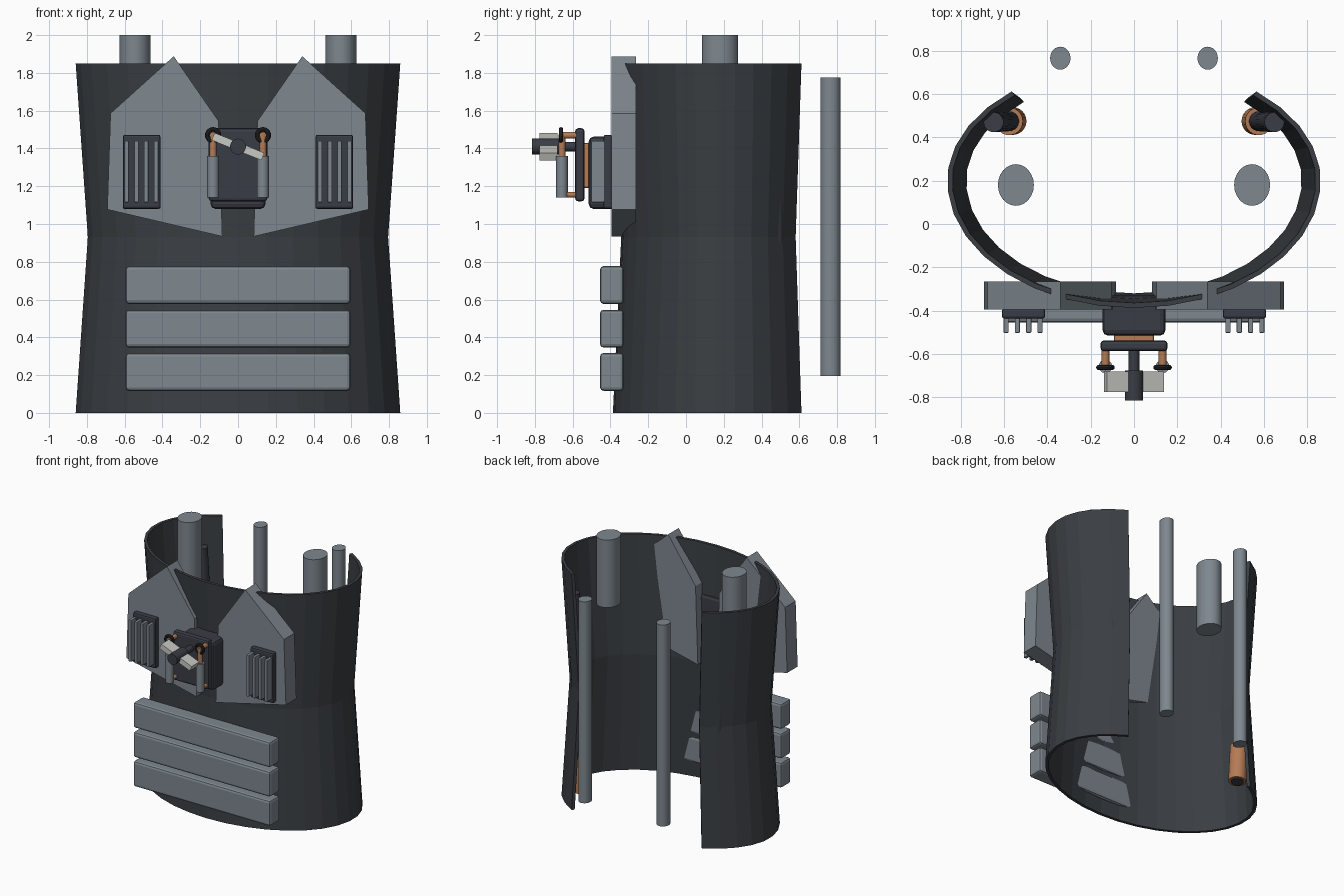
import bpy, bmesh, math
from mathutils import Vector, Matrix

if "Cube" in bpy.data.objects:
    bpy.data.objects.remove(bpy.data.objects["Cube"])


def material(name, rgb):
    m = bpy.data.materials.new(name)
    m.diffuse_color = (*rgb, 1)
    m.use_nodes = True
    m.node_tree.nodes["Principled BSDF"].inputs["Base Color"].default_value = m.diffuse_color
    return m


CHARCOAL = material("charcoal", (0.042, 0.048, 0.055))
GREY = material("blue grey", (0.21, 0.245, 0.275))
SLATE = material("dark slate", (0.042, 0.046, 0.06))
COPPER = material("copper", (0.46, 0.20, 0.09))
PALE = material("pale grey", (0.58, 0.58, 0.55))
BLACK = material("black", (0.02, 0.021, 0.025))


def finish(name, bm, mat, bevel=0, smooth=False):
    bmesh.ops.recalc_face_normals(bm, faces=bm.faces[:])
    me = bpy.data.meshes.new(name)
    bm.to_mesh(me)
    bm.free()
    me.materials.append(mat)
    ob = bpy.data.objects.new(name, me)
    bpy.context.collection.objects.link(ob)
    if bevel:
        b = ob.modifiers.new("bevel", "BEVEL")
        b.width, b.segments = bevel, 2
    if smooth:
        bpy.ops.object.select_all(action="DESELECT")
        ob.select_set(True)
        bpy.context.view_layer.objects.active = ob
        bpy.ops.object.shade_smooth_by_angle(angle=math.radians(35))
    return ob


def box(name, lo, hi, mat, bevel=0, tilt=0):
    """Box between two corners, optionally turned about the y axis."""
    lo, hi = Vector(lo), Vector(hi)
    bm = bmesh.new()
    mx = (Matrix.Translation((lo + hi) / 2) @ Matrix.Rotation(tilt, 4, "Y")
          @ Matrix.Diagonal((*(hi - lo), 1)))
    bmesh.ops.create_cube(bm, size=1, matrix=mx)
    return finish(name, bm, mat, bevel)


def rod(name, a, b, rx, mat, ry=None, sides=24):
    """Cylinder between two points, with an optional oval section."""
    a, b = Vector(a), Vector(b)
    d = b - a
    if abs(d.z) > 0.9 * d.length:      # upright rods keep x and y aligned
        rot = Vector((0, 0, 1)).rotation_difference(d).to_matrix().to_4x4()
    else:
        rot = d.to_track_quat("Z", "Y").to_matrix().to_4x4()
    bm = bmesh.new()
    mx = Matrix.Translation((a + b) / 2) @ rot @ Matrix.Diagonal((rx, ry or rx, 1, 1))
    bmesh.ops.create_cone(bm, cap_ends=True, segments=sides, radius1=1, radius2=1,
                          depth=d.length, matrix=mx)
    return finish(name, bm, mat, smooth=True)


def ring(name, c, R, r, mat, n=24, k=10):
    """Torus whose axis runs along y."""
    bm = bmesh.new()
    v = [[bm.verts.new((c[0] + (R + r * math.cos(q)) * math.cos(p),
                        c[1] + r * math.sin(q),
                        c[2] + (R + r * math.cos(q)) * math.sin(p)))
          for q in [2 * math.pi * j / k for j in range(k)]]
         for p in [2 * math.pi * i / n for i in range(n)]]
    for i in range(n):
        for j in range(k):
            bm.faces.new((v[i][j], v[(i + 1) % n][j],
                          v[(i + 1) % n][(j + 1) % k], v[i][(j + 1) % k]))
    return finish(name, bm, mat, smooth=True)


def prism(name, pts, y0, y1, mat):
    """Front outline in x and z, extruded along y."""
    bm = bmesh.new()
    f = bm.faces.new([bm.verts.new((x, y0, z)) for x, z in pts])
    ext = bmesh.ops.extrude_face_region(bm, geom=[f])["geom"]
    bmesh.ops.translate(bm, vec=(0, y1 - y0, 0),
                        verts=[g for g in ext if isinstance(g, bmesh.types.BMVert)])
    return finish(name, bm, mat)


# Waisted oval shell, open at the back
def shell():
    bm = bmesh.new()
    n, end = 26, math.radians(49)
    span = math.pi + 2 * end
    levels = [(0, 1.0), (0.93, 0.925), (1.85, 1.0)]
    wall = 0.023

    def loop(z, s, inset):
        row = []
        for i in range(n + 1):
            t = end - span * i / n
            depth = 0.545 if math.sin(t) > 0 else 0.587
            row.append(bm.verts.new(((0.862 * s - inset) * math.cos(t),
                                     0.2 + (depth * s - inset) * math.sin(t), z)))
        return row

    # outer rows upward, then inner rows downward, joined into a closed tube
    rows = [loop(z, s, 0) for z, s in levels] + [loop(z, s, wall) for z, s in levels[::-1]]
    for k in range(6):
        a, b = rows[k], rows[(k + 1) % 6]
        for i in range(n):
            bm.faces.new((a[i], a[i + 1], b[i + 1], b[i]))
    for i in (0, n):
        bm.faces.new((rows[0][i], rows[1][i], rows[4][i], rows[5][i]))
        bm.faces.new((rows[1][i], rows[2][i], rows[3][i], rows[4][i]))
    return finish("torso_shell", bm, CHARCOAL)


shell()

# Three stacked belly bars
for i, z in enumerate((0.117, 0.346, 0.577)):
    box(f"belly_bar_{i + 1}", (-0.595, -0.455, z), (0.595, -0.33, z + 0.2), GREY, 0.018)

# Paired parts on both sides
chest = [(0.34, 1.888), (0.675, 1.586), (0.692, 1.077), (0.083, 0.934), (0.103, 1.545)]
for side, s in (("left", -1), ("right", 1)):
    prism(f"chest_plate_{side}", [(s * x, z) for x, z in chest], -0.395, -0.265, GREY)

    # Vent panel with four fins
    x0, x1 = sorted((s * 0.41, s * 0.61))
    box(f"vent_panel_{side}", (x0, -0.437, 1.08), (x1, -0.39, 1.472), SLATE, 0.012)
    for k in range(4):
        cx = s * (0.434 + 0.052 * k)
        box(f"vent_fin_{side}_{k + 1}", (cx - 0.012, -0.502, 1.115),
            (cx + 0.012, -0.43, 1.44), GREY, 0.004)

    # Upright tubes inside and behind the shell
    rod(f"shoulder_post_{side}", (s * 0.545, 0.18, 1.47), (s * 0.545, 0.18, 2.0),
        0.083, GREY, 0.096)
    rod(f"back_pipe_{side}", (s * 0.34, 0.765, 0.195), (s * 0.34, 0.765, 1.775),
        0.047, GREY, 0.053)

    # Leaning dark rod with a copper foot
    foot, tip = Vector((s * 0.56, 0.475, 0.1)), Vector((s * 0.648, 0.47, 1.63))
    rod(f"inner_rod_{side}", foot - (tip - foot) * 0.004, tip, 0.046, SLATE)
    rod(f"inner_rod_foot_{side}", foot, foot.lerp(tip, 0.19), 0.064, COPPER)

    # Small piston beside the centre plate
    px = s * 0.132
    rod(f"piston_body_{side}", (px, -0.657, 1.14), (px, -0.657, 1.36), 0.031, GREY)
    rod(f"piston_stem_{side}", (px, -0.657, 1.35), (px, -0.657, 1.475), 0.018, COPPER)
    rod(f"piston_lower_pin_{side}", (px, -0.57, 1.155), (px, -0.645, 1.155), 0.015, COPPER)
    rod(f"piston_upper_pin_{side}", (px, -0.57, 1.47), (px, -0.672, 1.47), 0.018, COPPER)
    ring(f"piston_ring_{side}", (px, -0.662, 1.47), 0.031, 0.012, BLACK)

# Centre mechanism: base box, copper disc, cover plate
box("centre_box", (-0.145, -0.515, 1.08), (0.145, -0.33, 1.462), SLATE, 0.025)
box("centre_spacer", (-0.093, -0.545, 1.19), (0.093, -0.505, 1.43), COPPER, 0.01)
box("centre_plate", (-0.155, -0.587, 1.12), (0.155, -0.537, 1.507), SLATE, 0.016)

# Tilted lever on a hub
box("lever", (-0.142, -0.775, 1.389), (0.142, -0.68, 1.431), PALE, 0, math.radians(22))
rod("lever_hub", (0, -0.58, 1.41), (0, -0.69, 1.41), 0.025, SLATE)
rod("lever_cap", (0, -0.815, 1.41), (0, -0.675, 1.41), 0.042, SLATE)
